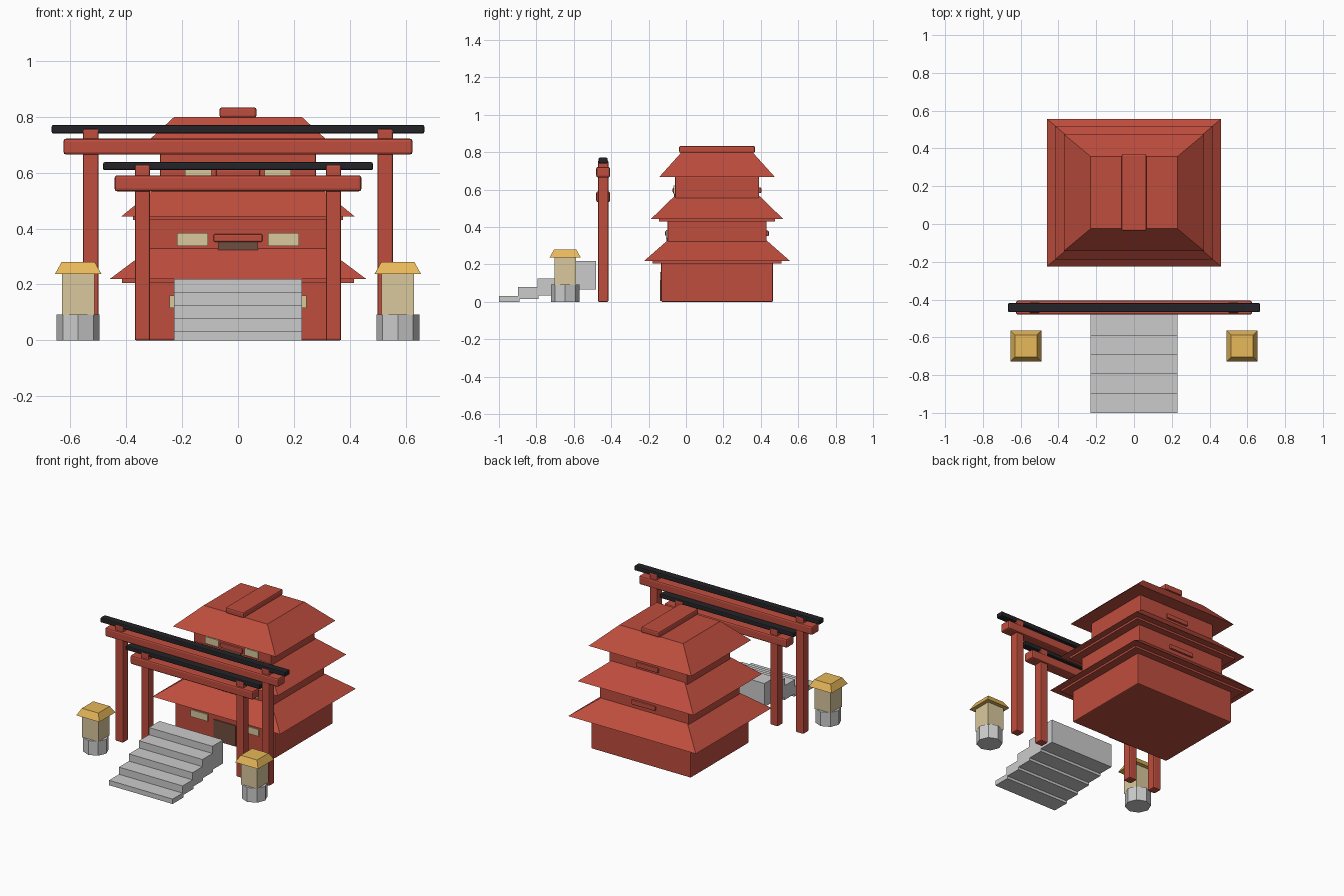
import bpy, bmesh, math

if "Cube" in bpy.data.objects:
    bpy.data.objects.remove(bpy.data.objects["Cube"])


def material(name, rgb):
    m = bpy.data.materials.new(name)
    m.diffuse_color = (*rgb, 1)
    m.use_nodes = True
    m.node_tree.nodes["Principled BSDF"].inputs["Base Color"].default_value = m.diffuse_color
    return m


RED = material("red_lacquer", (0.52, 0.075, 0.048))
BLACK = material("black_lacquer", (0.017, 0.017, 0.021))
GOLD = material("gold", (0.80, 0.48, 0.10))
CREAM = material("cream_paper", (0.70, 0.58, 0.34))
BROWN = material("brown_wood", (0.16, 0.075, 0.05))


def finish(name, bm, mat, bevel=0):
    bmesh.ops.recalc_face_normals(bm, faces=bm.faces)
    me = bpy.data.meshes.new(name)
    bm.to_mesh(me)
    bm.free()
    ob = bpy.data.objects.new(name, me)
    bpy.context.collection.objects.link(ob)
    if mat:
        me.materials.append(mat)
    if bevel:
        mod = ob.modifiers.new("bevel", "BEVEL")
        mod.width = bevel
        mod.segments = 2
    return ob


def frustum(name, x, y, z0, z1, hx, hy, taper, mat, bevel=0):
    """Box centred on x, y whose top is scaled by taper."""
    bm = bmesh.new()
    bmesh.ops.create_cube(bm, size=2)
    for v in bm.verts:
        top = v.co.z > 0
        k = taper if top else 1
        v.co = (x + v.co.x * hx * k, y + v.co.y * hy * k, z1 if top else z0)
    return finish(name, bm, mat, bevel)


def box(name, x, y, z0, z1, hx, hy, mat=None, bevel=0):
    return frustum(name, x, y, z0, z1, hx, hy, 1, mat, bevel)


# pagoda: three storeys, each a body under a tapered roof
CY = 0.166
storeys = [  # body z0, z1, hx, hy, roof hx, hy
    (0.0, 0.215, 0.36, 0.299, 0.46, 0.39),
    (0.22, 0.44, 0.32, 0.265, 0.417, 0.353),
    (0.445, 0.67, 0.28, 0.225, 0.37, 0.308),
]
for i, (z0, z1, hx, hy, rx, ry) in enumerate(storeys):
    n = i + 1
    eave = 0.219 + 0.225 * i
    front = CY - hy
    box(f"storey_{n}_body", 0, CY, z0, z1, hx, hy, RED, 0.006)
    frustum(f"storey_{n}_roof", 0, CY, eave, eave + 0.13, rx, ry, 0.62, RED)
    if i < 2:
        box(f"storey_{n}_eave_slab", 0, CY, eave - 0.013, eave + 0.002,
            hx + 0.055, hy + 0.045, RED)
    # windows either side of the door
    wz = 0.115 + 0.2235 * i + (0.015 if i == 2 else 0)
    for side, s in (("left", -1), ("right", 1)):
        box(f"storey_{n}_{side}_window", s * (0.183 - 0.0205 * i), front,
            wz, wz + 0.045, 0.062 - 0.007 * i, 0.007, CREAM)
    # door, with a board above it on the upper storeys, front and back
    dz = (0.005, 0.29, 0.525)[i]
    box(f"storey_{n}_door", 0, front, dz, (0.14, 0.355, 0.59)[i],
        0.08 - 0.008 * i, 0.006, BROWN)
    if i:
        bz = (0.352, 0.582)[i - 1]
        for end, s in (("front", -1), ("back", 1)):
            box(f"storey_{n}_{end}_board", 0, CY + s * hy, bz, bz + 0.029,
                0.095 - 0.008 * i, 0.012, RED, 0.005)
box("roof_ridge_cap", 0, CY, 0.797, 0.834, 0.066, 0.203, RED, 0.008)

# two gates, one inside the other
GY = -0.443
gates = [  # name, post x, post top, lintel z0, z1, hx, cap z0, z1, hx
    ("outer", 0.527, 0.757, 0.665, 0.722, 0.625, 0.740, 0.771, 0.667),
    ("inner", 0.342, 0.627, 0.533, 0.591, 0.442, 0.609, 0.638, 0.483),
]
for name, px, pz, l0, l1, lx, c0, c1, cx in gates:
    for side, s in (("left", -1), ("right", 1)):
        box(f"{name}_gate_{side}_post", s * px, GY, 0, pz, 0.0275, 0.0275, RED, 0.006)
    box(f"{name}_gate_lintel", 0, GY, l0, l1, lx, 0.037, RED, 0.01)
    box(f"{name}_gate_cap", 0, GY, c0, c1, cx, 0.024, BLACK, 0.006)

# stairs rising towards the gate
for i in range(5):
    box(f"step_{i + 1}", 0, -0.945 + 0.1025 * i, 0.0165 * i, 0.032 + 0.0468 * i,
        0.229, 0.055)

# stone lanterns
LY = -0.646
for side, s in (("left", -1), ("right", 1)):
    x = s * 0.572
    bm = bmesh.new()
    bmesh.ops.create_cone(bm, cap_ends=True, segments=8, radius1=0.077,
                          radius2=0.077, depth=0.093)
    bmesh.ops.translate(bm, verts=bm.verts, vec=(x, LY, 0.0465))
    finish(f"{side}_lantern_base", bm, None)
    box(f"{side}_lantern_body", x, LY, 0.09, 0.242, 0.058, 0.058, CREAM)
    frustum(f"{side}_lantern_roof", x, LY, 0.238, 0.281, 0.083, 0.083, 0.71, GOLD)
